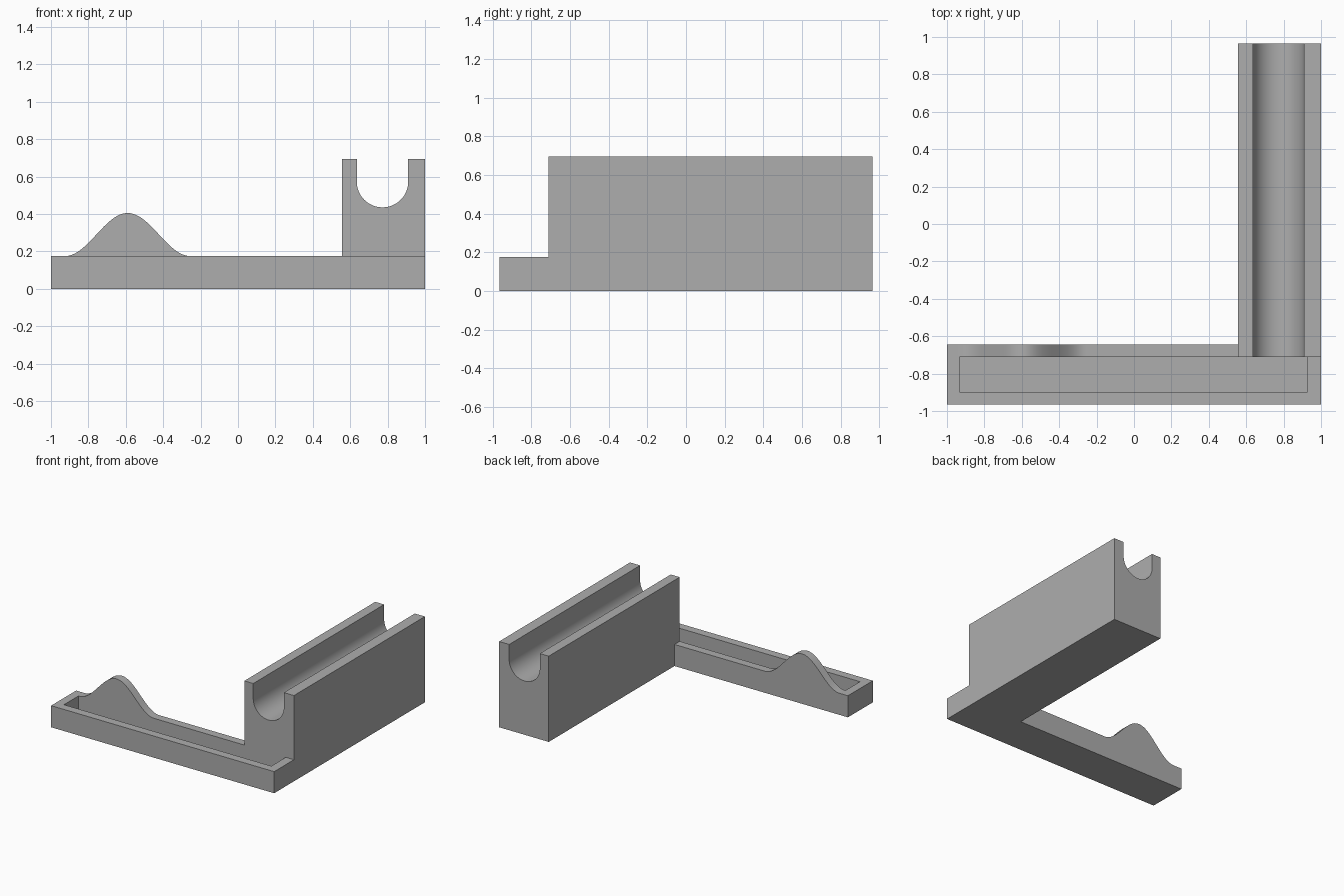
import bpy
import math

default = bpy.data.objects.get("Cube")
if default:
    bpy.data.objects.remove(default, do_unlink=True)

# Main dimensions
FRONT, BACK = -0.965, 0.965
TRAY_BACK, POCKET_BACK = -0.645, -0.712
TRAY_TOP, FLOOR, WALL = 0.175, 0.066, 0.068
BLOCK_LEFT, BLOCK_TOP = 0.555, 0.695

grey = bpy.data.materials.new("plain_grey")
grey.use_nodes = True
colour = (0.42, 0.42, 0.42, 1)
grey.diffuse_color = colour
grey.node_tree.nodes["Principled BSDF"].inputs["Base Color"].default_value = colour


def extrude(name, profile, y0, y1):
    """Solid made by sweeping an x-z outline from y0 to y1."""
    n = len(profile)
    verts = [(x, y, z) for y in (y0, y1) for x, z in profile]
    faces = [tuple(range(n)), tuple(reversed(range(n, 2 * n)))]
    faces += [(i, i + n, (i + 1) % n + n, (i + 1) % n) for i in range(n)]
    mesh = bpy.data.meshes.new(name)
    mesh.from_pydata(verts, [], faces)
    mesh.materials.append(grey)
    obj = bpy.data.objects.new(name, mesh)
    bpy.context.collection.objects.link(obj)
    return obj


def rect(x0, x1, z0, z1):
    return [(x0, z0), (x1, z0), (x1, z1), (x0, z1)]


def combine(target, tool, operation):
    """Apply a boolean and discard the tool."""
    mod = target.modifiers.new(operation, "BOOLEAN")
    mod.operation, mod.object, mod.solver = operation, tool, "EXACT"
    bpy.ops.object.select_all(action="DESELECT")
    bpy.context.view_layer.objects.active = target
    target.select_set(True)
    bpy.ops.object.modifier_apply(modifier=mod.name)
    bpy.data.objects.remove(tool, do_unlink=True)


# Tray with a rectangular pocket
holder = extrude("grooved_holder", rect(-1, 1, 0, TRAY_TOP), FRONT, TRAY_BACK)
pocket = extrude("pocket_cutter", rect(-1 + WALL, 1 - WALL - 0.005, FLOOR, 1),
                 FRONT + WALL, POCKET_BACK)
combine(holder, pocket, "DIFFERENCE")

# Smooth hump on the rear wall of the tray
centre, half, height, steps = -0.59, 0.335, 0.23, 48
hump = [(centre - half, FLOOR), (centre + half, FLOOR)]
for i in range(steps + 1):
    t = 1 - 2 * i / steps
    hump.append((centre + half * t,
                 TRAY_TOP + height * math.cos(t * math.pi / 2) ** 2))
combine(holder, extrude("rear_hump", hump, POCKET_BACK, TRAY_BACK), "UNION")

# Long block with a round-bottomed groove along its top
cx, radius, cz, arcs = 0.7725, 0.1375, 0.573, 32
block = [(BLOCK_LEFT, 0), (1, 0), (1, BLOCK_TOP), (cx + radius, BLOCK_TOP)]
for i in range(arcs + 1):
    a = -math.pi * i / arcs
    block.append((cx + radius * math.cos(a), cz + radius * math.sin(a)))
block += [(cx - radius, BLOCK_TOP), (BLOCK_LEFT, BLOCK_TOP)]
combine(holder, extrude("grooved_block", block, POCKET_BACK, BACK), "UNION")

bpy.ops.object.shade_smooth_by_angle(angle=math.radians(30))
